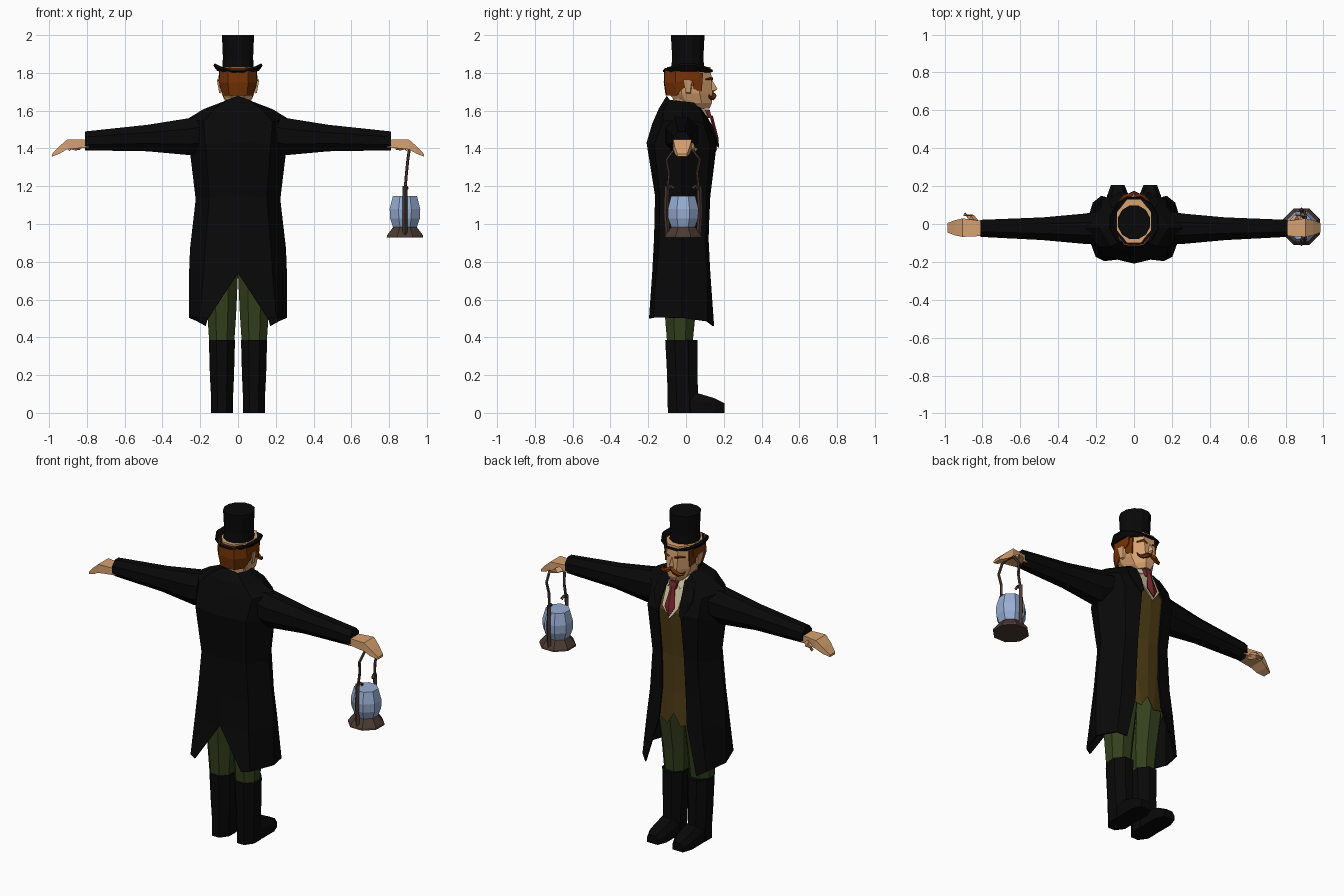
import bpy, bmesh, math
from mathutils import Vector


def mat(name, r, g, b):
    m = bpy.data.materials.new(name)
    m.diffuse_color = tuple((c / 255) ** 2.2 for c in (r, g, b)) + (1,)
    return m


SKIN = mat("skin", 214, 160, 112)
HAIR = mat("auburn_hair", 116, 54, 14)
COAT = mat("black_cloth", 17, 17, 18)
GREEN = mat("green_trousers", 54, 66, 34)
VEST = mat("brown_waistcoat", 80, 64, 28)
SHIRT = mat("cream_shirt", 205, 196, 160)
TIE = mat("red_tie", 118, 42, 48)
GLASS = mat("blue_glass", 150, 172, 210)
METAL = mat("dark_brown_metal", 76, 60, 54)


def mesh(name, verts, faces, m, mirror=False, thick=0, fix=True):
    me = bpy.data.meshes.new(name)
    me.from_pydata([Vector(v) for v in verts], [], faces)
    me.materials.append(m)
    if fix:
        bm = bmesh.new()
        bm.from_mesh(me)
        bmesh.ops.remove_doubles(bm, verts=bm.verts, dist=1e-4)
        bmesh.ops.recalc_face_normals(bm, faces=bm.faces)
        bm.to_mesh(me)
        bm.free()
    ob = bpy.data.objects.new(name, me)
    bpy.context.collection.objects.link(ob)
    if mirror:
        ob.modifiers.new("mirror", 'MIRROR')
    if thick:
        s = ob.modifiers.new("thickness", 'SOLIDIFY')
        s.thickness, s.offset = thick, 0
    return ob


def loft(name, rings, m, closed=True, **kw):
    """Skin a list of equal-length rings; closed rings also get end caps."""
    n = len(rings[0])
    verts = [p for r in rings for p in r]
    faces = [(i * n + j, i * n + (j + 1) % n, (i + 1) * n + (j + 1) % n, (i + 1) * n + j)
             for i in range(len(rings) - 1) for j in range(n if closed else n - 1)]
    if closed:
        faces += [tuple(range(n)), tuple(range(len(verts) - n, len(verts)))]
    return mesh(name, verts, faces, m, **kw)


def zring(x0, x1, y0, y1, z, n=8):
    """Flat polygon ring filling the box x0..x1, y0..y1 at height z."""
    k = 1 / math.cos(math.pi / n)
    return [((x0 + x1) / 2 + k * (x1 - x0) / 2 * math.cos((i + .5) * math.tau / n),
             (y0 + y1) / 2 + k * (y1 - y0) / 2 * math.sin((i + .5) * math.tau / n), z)
            for i in range(n)]


def xring(x, y0, y1, z0, z1, n=8):
    return [(x, p[0], p[1]) for p in zring(y0, y1, z0, z1, 0, n)]


def tube(name, pts, r, m, n=5, mirror=False):
    """Rod through points; r may be a number or one radius per point."""
    pts = [Vector(p) for p in pts]
    rings = []
    for i, p in enumerate(pts):
        d = (pts[min(i + 1, len(pts) - 1)] - pts[max(i - 1, 0)]).normalized()
        a = d.cross(Vector((1, 0.02, 0)) if abs(d.x) < .8 else Vector((0, 1, 0))).normalized()
        b = d.cross(a)
        q = r[i] if isinstance(r, (list, tuple)) else r
        rings.append([p + q * (a * math.cos(t * math.tau / n) + b * math.sin(t * math.tau / n))
                      for t in range(n)])
    return loft(name, rings, m, mirror=mirror)


# Open frock coat: front edge, front corner, side, back corner, back centre
coat = [
    [(.045, .07, 1.61), (.06, .04, 1.64), (.075, -.02, 1.645), (.055, -.085, 1.655), (0, -.1, 1.675)],
    [(.06, .10, 1.57), (.12, .075, 1.595), (.18, -.02, 1.605), (.12, -.115, 1.61), (0, -.14, 1.61)],
    [(.07, .13, 1.51), (.17, .09, 1.53), (.255, -.02, 1.56), (.18, -.12, 1.54), (0, -.175, 1.53)],
    [(.075, .16, 1.43), (.17, .125, 1.42), (.25, -.02, 1.38), (.17, -.165, 1.42), (0, -.205, 1.43)],
    [(.075, .125, 1.15), (.15, .105, 1.14), (.22, -.02, 1.13), (.15, -.135, 1.14), (0, -.16, 1.15)],
    [(.08, .115, .93), (.17, .1, .9), (.25, -.02, .87), (.17, -.14, .9), (0, -.165, .93)],
    [(.095, .125, .74), (.185, .11, .74), (.255, -.02, .74), (.18, -.155, .74), (0, -.175, .74)],
    [(.172, .145, .46), (.215, .11, .485), (.255, -.02, .503), (.2, -.17, .505), (.158, -.192, .5)],
]
loft("frock_coat", coat, COAT, closed=False, mirror=True, thick=.008)
# Turned lapels lying along the chest opening
lapel = [[(.045, .078, 1.61), (.085, .065, 1.62)], [(.058, .113, 1.56), (.125, .098, 1.56)],
         [(.064, .142, 1.51), (.13, .125, 1.51)], [(.068, .167, 1.43), (.085, .163, 1.41)]]
loft("lapel", lapel, COAT, closed=False, mirror=True, thick=.006)

# Sleeves
loft("sleeve", [xring(.15, -.11, .07, 1.38, 1.58), xring(.26, -.105, .055, 1.365, 1.56),
                xring(.48, -.085, .035, 1.385, 1.525), xring(.81, -.068, .022, 1.39, 1.49)],
     COAT, mirror=True)

# Hands with drooping fingers and a thumb
loft("hand", [xring(.79, -.06, .015, 1.405, 1.445, 4), xring(.835, -.065, .02, 1.402, 1.447, 4),
              xring(.905, -.068, .03, 1.395, 1.447, 4), xring(.945, -.06, .02, 1.372, 1.412, 4),
              xring(.985, -.045, .005, 1.357, 1.37, 4)], SKIN, mirror=True)
tube("thumb", [(.835, 0, 1.415), (.86, .035, 1.408), (.895, .052, 1.395)], [.022, .02, .011],
     SKIN, 4, mirror=True)

# Waistcoat front and sides, with a notched lower edge
vest = [[(0, .08, 1.59), (.05, .07, 1.59), (.1, .04, 1.59), (.12, -.02, 1.59)],
        [(0, .15, 1.43), (.07, .145, 1.43), (.15, .11, 1.42), (.22, -.02, 1.42)],
        [(0, .122, 1.15), (.07, .115, 1.15), (.14, .09, 1.15), (.2, -.02, 1.15)],
        [(0, .118, .92), (.07, .108, .92), (.15, .085, .92), (.21, -.02, .92)],
        [(0, .116, .79), (.045, .115, .72), (.15, .085, .76), (.21, -.02, .76)]]
loft("waistcoat", vest, VEST, closed=False, mirror=True, thick=.004)

# Shirt front, standing collar, neck band and tie
mesh("shirt_front", [(0, .162, 1.39), (0, .106, 1.59), (.06, .09, 1.59), (.055, .152, 1.46)],
     [(0, 1, 2, 3)], SHIRT, mirror=True, thick=.006)
mesh("shirt_collar", [(.008, .1, 1.6), (.04, .118, 1.565), (.065, .06, 1.6), (.06, .05, 1.635),
                      (.02, .088, 1.625)], [(0, 1, 2, 3, 4)], SHIRT, mirror=True, thick=.005)
loft("neck_band", [zring(-.06, .06, -.06, .085, 1.585), zring(-.058, .058, -.055, .085, 1.622)], TIE)
loft("tie_knot", [zring(-.025, .025, .08, .125, 1.605, 4), zring(-.016, .016, .09, .137, 1.56, 4)], TIE)
mesh("tie_blade", [(0, .138, 1.575), (.013, .128, 1.57), (.034, .156, 1.46), (0, .172, 1.405),
                   (0, .168, 1.46)], [(0, 1, 2, 4), (2, 3, 4)], TIE, mirror=True, thick=.006)

# Trousers
loft("trouser_leg", [zring(0, .18, -.13, .09, .9), zring(0, .175, -.125, .085, .74),
                     zring(.01, .162, -.112, .05, .52), zring(.02, .152, -.1, .035, .37)],
     GREEN, mirror=True)

# Tall boots with shaped feet
loft("boot_shaft", [zring(.016, .154, -.11, .062, .385), zring(.021, .149, -.1, .06, .2),
                    zring(.026, .143, -.098, .065, .09), zring(.026, .143, -.096, .07, 0)],
     COAT, mirror=True)


def foot(x0, x1, y, h):
    c = (x1 - x0) * .2
    return [(x0, y, 0), (x1, y, 0), (x1, y, h * .6), (x1 - c, y, h), (x0 + c, y, h), (x0, y, h * .6)]


loft("boot_foot", [foot(.03, .14, -.02, .12), foot(.028, .142, .06, .105), foot(.028, .142, .15, .078),
                   foot(.05, .122, .205, .05)], COAT, mirror=True)

# Neck, head, nose and ears
loft("neck", [zring(-.055, .055, -.065, .06, 1.56), zring(-.062, .062, -.07, .06, 1.7)], SKIN)
loft("head", [zring(-.04, .04, .01, .125, 1.612), zring(-.065, .065, -.05, .137, 1.64),
              zring(-.082, .082, -.09, .14, 1.69), zring(-.09, .09, -.098, .137, 1.75),
              zring(-.09, .09, -.1, .13, 1.83)], SKIN)
mesh("nose", [(0, .13, 1.775), (-.02, .13, 1.70), (.02, .13, 1.70), (0, .167, 1.715), (0, .135, 1.69)],
     [(0, 1, 3), (0, 3, 2), (1, 4, 3), (4, 2, 3), (0, 2, 4, 1)], SKIN)
mesh("ear", [(.088, -.005, 1.765), (.088, .035, 1.765), (.088, .025, 1.69), (.088, .005, 1.69),
             (.112, -.015, 1.765), (.104, .03, 1.76), (.098, .022, 1.695), (.1, -.002, 1.695)],
     [(4, 5, 6, 7), (0, 1, 5, 4), (1, 2, 6, 5), (2, 3, 7, 6), (3, 0, 4, 7)], SKIN, mirror=True)

# Hair around the back, sideburns, brows and moustache
hair = [[(.095, .07, 1.825), (.097, .01, 1.825), (.093, -.055, 1.825), (.05, -.108, 1.825), (0, -.112, 1.825)],
        [(.095, .068, 1.765), (.1, .01, 1.765), (.098, -.055, 1.75), (.053, -.112, 1.75), (0, -.115, 1.75)],
        [(.094, .05, 1.75), (.097, .005, 1.74), (.077, -.05, 1.68), (.045, -.1, 1.68), (0, -.105, 1.68)]]
loft("back_hair", hair, HAIR, closed=False, mirror=True, thick=.006)
mesh("sideburn", [(.097, .035, 1.80), (.083, .09, 1.80), (.08, .082, 1.70), (.09, .04, 1.715)],
     [(0, 1, 2, 3)], HAIR, mirror=True, thick=.008)
tube("brow", [(.018, .137, 1.762), (.045, .138, 1.772), (.07, .105, 1.765)], [.005, .007, .004],
     HAIR, 4, mirror=True)
tube("moustache", [(0, .142, 1.69), (.025, .148, 1.678), (.05, .14, 1.665), (.07, .128, 1.668),
                   (.082, .122, 1.685)], [.01, .015, .012, .008, .003], HAIR, 5, mirror=True)

# Top hat: crown, and a brim rolled upward at the sides
loft("hat_crown", [zring(-.085, .085, -.08, .098, 1.805, 12), zring(-.08, .08, -.073, .092, 1.88, 12),
                   zring(-.085, .085, -.08, .098, 2.0, 12)], COAT)


def brim(rx, ry, lift, z):
    out = []
    for i in range(12):
        a = (i + .5) * math.tau / 12
        out.append((rx * math.cos(a), .01 + ry * math.sin(a), z + lift * math.cos(a) ** 2))
    return out


loft("hat_brim", [brim(.08, .085, 0, 1.80), brim(.115, .125, .012, 1.80), brim(.135, .138, .036, 1.805),
                  brim(.128, .134, .038, 1.815), brim(.108, .12, .012, 1.816), brim(.08, .085, 0, 1.822)], COAT)

# Lantern: base, glass, side posts with hooks, carrying handle
LX, LY = .884, -.015


def disc(r, z):
    return zring(LX - r, LX + r, LY - r, LY + r, z)


loft("lantern_base", [disc(.097, .928), disc(.095, .94), disc(.062, .985)], METAL)
loft("lantern_glass", [disc(.062, .98), disc(.079, 1.03), disc(.081, 1.08), disc(.064, 1.148)], GLASS)
for s, side in ((-1, "rear"), (1, "front")):
    tube("lantern_post_" + side, [(LX, LY + s * .082, .945), (LX, LY + s * .09, 1.06),
                                  (LX, LY + s * .085, 1.2)], .013, METAL, 4)
    tube("lantern_hook_" + side, [(LX, LY + s * .088, 1.18), (LX + .005, LY + s * .065, 1.2),
                                  (LX + .01, LY + s * .05, 1.185)], .01, METAL, 4)
tube("lantern_handle", [(LX, LY - .082, 1.18), (LX + .008, LY - .074, 1.27), (LX + .015, LY - .088, 1.34),
                        (LX + .022, LY - .05, 1.39), (LX + .024, LY, 1.398), (LX + .022, LY + .05, 1.39),
                        (LX + .015, LY + .088, 1.34), (LX + .008, LY + .074, 1.27), (LX, LY + .082, 1.18)],
     .008, METAL, 5)
